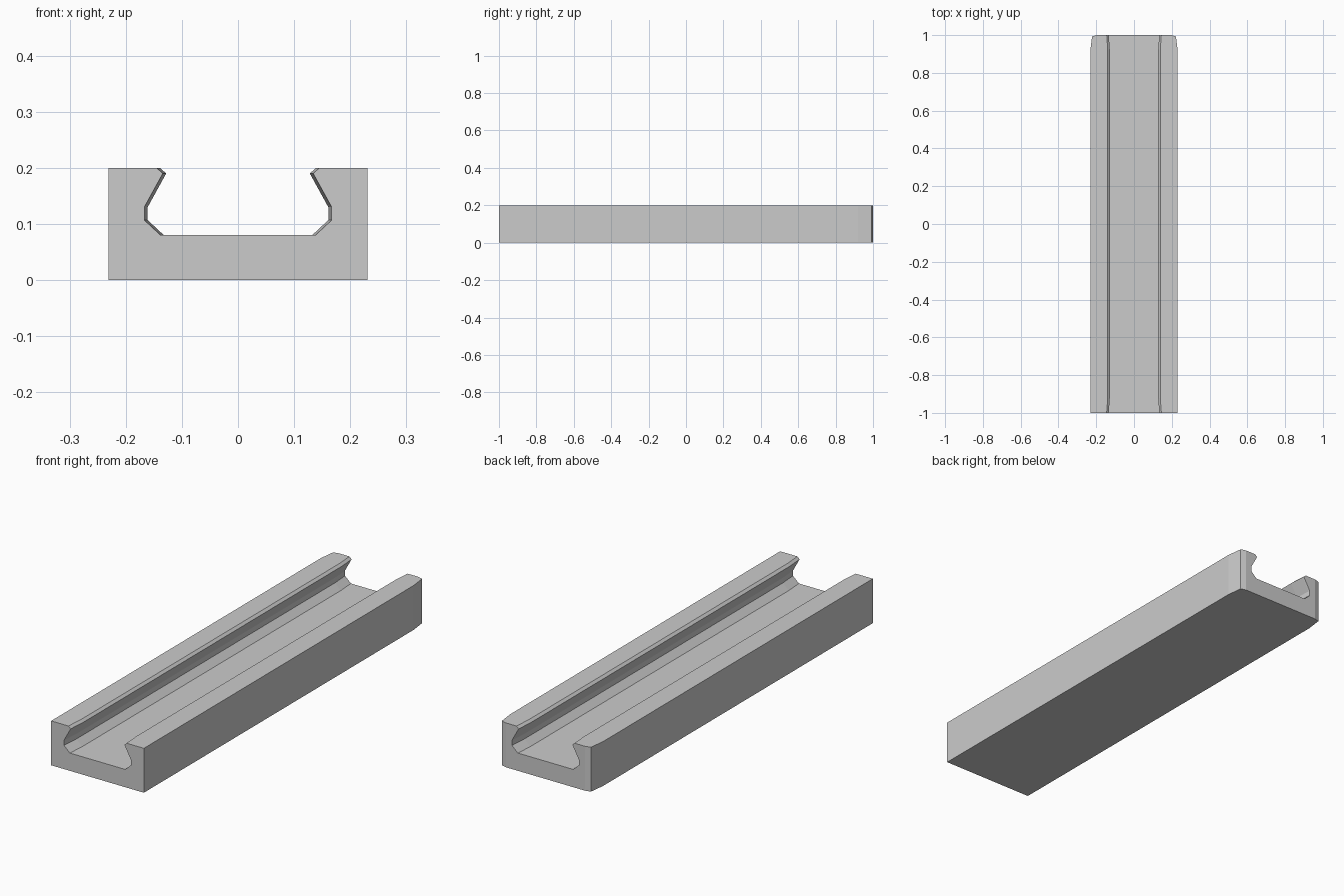
import bpy
import bmesh

cube = bpy.data.objects.get("Cube")
if cube:
    bpy.data.objects.remove(cube, do_unlink=True)

# Plain grey material
GREY = (0.6, 0.6, 0.6, 1.0)
grey = bpy.data.materials.new("plain_grey")
grey.use_nodes = True
grey.diffuse_color = GREY
grey.node_tree.nodes["Principled BSDF"].inputs["Base Color"].default_value = GREY

# Groove half profile from lip to floor (x, z)
GROOVE = [(0.139, 0.2), (0.128, 0.19), (0.161, 0.13), (0.161, 0.107), (0.132, 0.08)]

# Stations along the rail: y, outer half width, groove flare
STATIONS = [(-1, 0.231, 0.006), (-0.92, 0.231, 0),
            (0.92, 0.231, 0), (0.993, 0.222, 0.005), (1, 0.198, 0.006)]


def section(width, flare):
    """Closed rail cross-section, mirrored about the centre."""
    half = [(width, 0), (width, 0.2)] + [(x + flare, z) for x, z in GROOVE]
    return half + [(-x, z) for x, z in reversed(half)]


# Dovetail rail lofted through the stations
bm = bmesh.new()
rings = [[bm.verts.new((x, y, z)) for x, z in section(width, flare)]
         for y, width, flare in STATIONS]
for a, b in zip(rings, rings[1:]):
    for i in range(len(a)):
        j = (i + 1) % len(a)
        bm.faces.new((a[i], a[j], b[j], b[i]))
bm.faces.new(rings[0])
bm.faces.new(rings[-1])
bmesh.ops.recalc_face_normals(bm, faces=bm.faces[:])

mesh = bpy.data.meshes.new("dovetail_rail")
bm.to_mesh(mesh)
bm.free()
mesh.materials.append(grey)
rail = bpy.data.objects.new("dovetail_rail", mesh)
bpy.context.collection.objects.link(rail)
